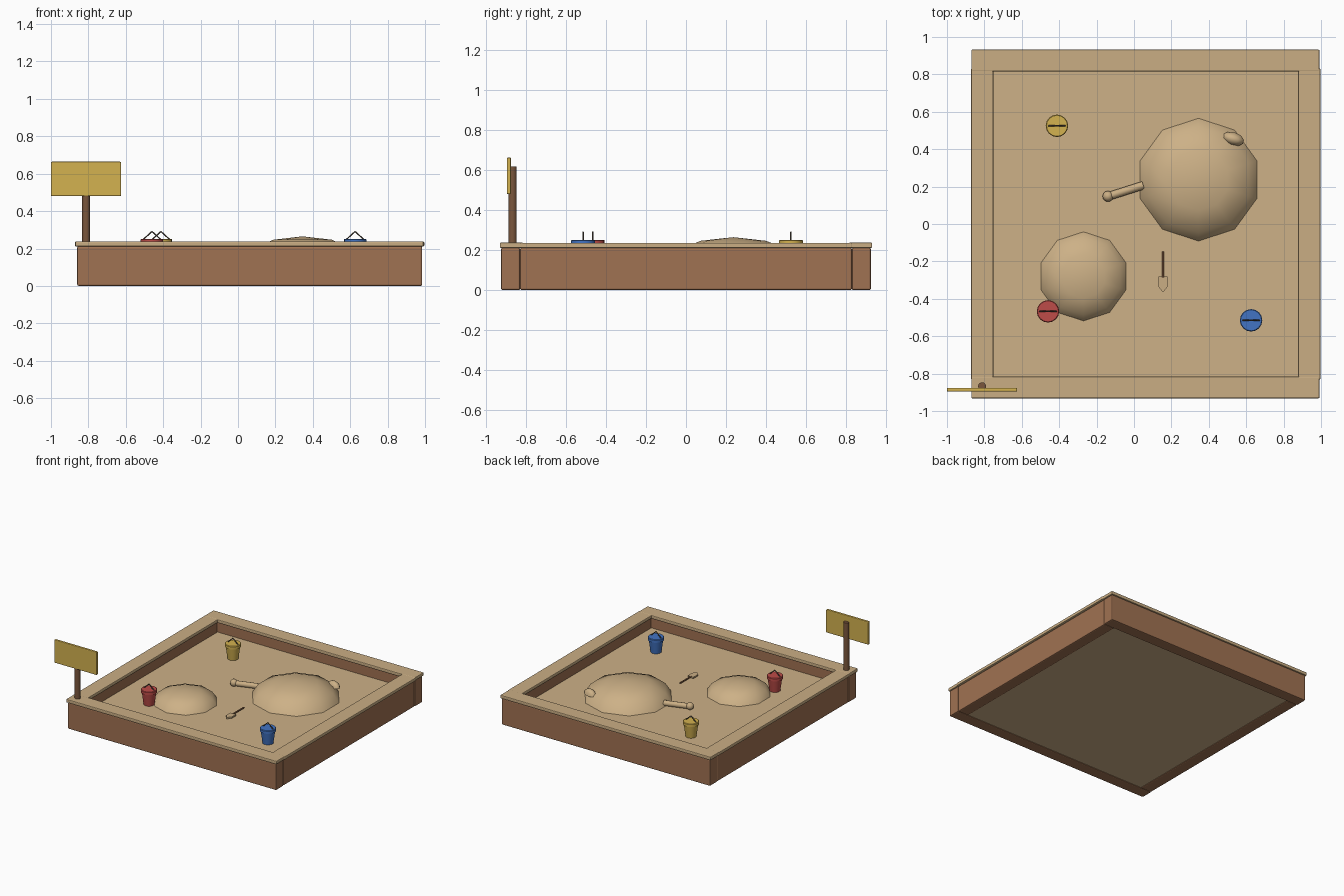
import bpy, bmesh, math
from mathutils import Vector

if "Cube" in bpy.data.objects:
    bpy.data.objects.remove(bpy.data.objects["Cube"])


def material(name, r, g, b):
    def lin(c):
        c /= 255
        return c / 12.92 if c < 0.04 else ((c + 0.055) / 1.055) ** 2.4
    m = bpy.data.materials.new(name)
    m.diffuse_color = (lin(r), lin(g), lin(b), 1)
    m.use_nodes = True
    m.node_tree.nodes["Principled BSDF"].inputs["Base Color"].default_value = m.diffuse_color
    return m


WOOD = material("brown wood", 160, 114, 82)
POST = material("dark wood", 122, 86, 60)
TRIM = material("pale wood", 202, 174, 132)
SAND = material("sand", 205, 177, 135)
YELLOW = material("yellow", 212, 178, 80)
RED = material("red", 190, 76, 72)
BLUE = material("blue", 66, 116, 196)
METAL = material("dark metal", 92, 82, 70)


def add(name, bm, mat, smooth=None, bevel=0):
    bmesh.ops.recalc_face_normals(bm, faces=bm.faces)
    me = bpy.data.meshes.new(name)
    bm.to_mesh(me)
    bm.free()
    me.materials.append(mat)
    ob = bpy.data.objects.new(name, me)
    bpy.context.collection.objects.link(ob)
    if bevel:
        mod = ob.modifiers.new("bevel", 'BEVEL')
        mod.width, mod.segments = bevel, 2
    if smooth:
        bpy.ops.object.select_all(action='DESELECT')
        ob.select_set(True)
        bpy.context.view_layer.objects.active = ob
        bpy.ops.object.shade_smooth_by_angle(angle=math.radians(smooth))
    return ob


def box(name, lo, hi, mat, bevel=0):
    bm = bmesh.new()
    bmesh.ops.create_cube(bm, size=1)
    for v in bm.verts:
        v.co = [(a + b) / 2 + c * (b - a) for a, b, c in zip(lo, hi, v.co)]
    return add(name, bm, mat, bevel=bevel)


def lathe(name, profile, sides, mat, loc, phase=0, smooth=None):
    """Closed solid of revolution from (radius, z) pairs."""
    bm = bmesh.new()
    rings = []
    for r, z in profile:
        if r == 0:
            rings.append([bm.verts.new((0, 0, z))] * sides)
        else:
            rings.append([bm.verts.new((r * math.cos(phase + math.tau * i / sides),
                                        r * math.sin(phase + math.tau * i / sides), z))
                          for i in range(sides)])
    for a, b in zip(rings, rings[1:]):
        for i in range(sides):
            j = (i + 1) % sides
            bm.faces.new(list(dict.fromkeys((a[i], a[j], b[j], b[i]))))
    for ring in (rings[0], rings[-1]):
        if ring[0] is not ring[1]:
            bm.faces.new(ring)
    ob = add(name, bm, mat, smooth)
    ob.location = loc
    return ob


def rod(name, p, q, r, mat, sides=8):
    d = Vector(q) - Vector(p)
    ob = lathe(name, [(r, 0), (r, d.length)], sides, mat, p, smooth=50)
    ob.rotation_euler = d.to_track_quat('Z', 'Y').to_euler()
    return ob


def dome(name, loc, r, h, sides=10, rings=3, phase=math.pi / 2):
    prof = [(r * math.cos(a), h * math.sin(a))
            for a in (i * math.pi / 2 / rings for i in range(rings))]
    return lathe(name, prof + [(0, h)], sides, SAND, loc, phase, smooth=60)


CX, S = 0.0625, 0.13   # frame centre in x, sand level

# Frame boards and cap rails
for n, s in (("front", -1), ("back", 1)):
    y = sorted((s * 0.83, s * 0.925))
    box(n + "_board", (-0.86, y[0], 0), (0.985, y[1], 0.212), WOOD, 0.008)
    y = sorted((s * 0.815, s * 0.932))
    box(n + "_rail", (-0.87, y[0], 0.211), (0.992, y[1], 0.238), TRIM, 0.006)
for n, s in (("left", -1), ("right", 1)):
    x = sorted((CX + s * 0.825, CX + s * 0.92))
    box(n + "_board", (x[0], -0.83, 0), (x[1], 0.83, 0.212), WOOD, 0.008)
    x = sorted((CX + s * 0.815, CX + s * 0.934))
    box(n + "_rail", (x[0], -0.832, 0.211), (x[1], 0.832, 0.237), TRIM, 0.006)

# Sand bed and heaps
box("sand_bed", (CX - 0.83, -0.835, 0.006), (CX + 0.83, 0.835, S), SAND)
dome("large_sand_heap", (0.345, 0.237, S), 0.328, 0.135)
dome("small_sand_heap", (-0.27, -0.28, S), 0.238, 0.095)
bump = dome("sand_lump", (0.53, 0.455, 0.185), 0.06, 0.042, sides=10)
bump.scale.y = 0.6
bump.rotation_euler.z = -0.3

# Buckets with folded wire handles
for n, mat, x, y in (("red", RED, -0.46, -0.467), ("yellow", YELLOW, -0.412, 0.525),
                     ("blue", BLUE, 0.626, -0.515)):
    lathe(n + "_bucket", [(0.04, S), (0.053, 0.225), (0.06, 0.228), (0.06, 0.248),
                          (0.056, 0.252)], 16, mat, (x, y, 0), smooth=35)
    for s, side in ((-1, "left"), (1, "right")):
        rod(n + "_handle_" + side, (x + s * 0.047, y, 0.248), (x, y, 0.291), 0.004, METAL, 6)

# Pale toy roller: short bar with a ball end
rod("roller_bar", (-0.13, 0.15, 0.15), (0.05, 0.207, 0.15), 0.022, TRIM)
ball = [(0.029 * math.sin(math.pi * i / 6), -0.029 * math.cos(math.pi * i / 6))
        for i in range(1, 6)]
lathe("roller_ball", [(0, -0.029)] + ball + [(0, 0.029)], 12, TRIM, (-0.139, 0.148, 0.152),
      smooth=50)

# Small spade lying on the sand
rod("spade_handle", (0.155, -0.148, 0.145), (0.155, -0.285, 0.145), 0.006, POST)
bm = bmesh.new()
blade = bm.faces.new([bm.verts.new((x + 0.155, y, 0.136)) for x, y in
                      ((-0.025, -0.28), (0.025, -0.28), (0.025, -0.335),
                       (0, -0.365), (-0.025, -0.335))])
ext = bmesh.ops.extrude_face_region(bm, geom=[blade])
bmesh.ops.translate(bm, verts=[v for v in ext["geom"] if isinstance(v, bmesh.types.BMVert)],
                    vec=(0, 0, 0.012))
add("spade_blade", bm, TRIM)

# Sign on a post
rod("sign_post", (-0.812, -0.868, 0.235), (-0.812, -0.868, 0.618), 0.022, POST, 10)
box("sign_board", (-1.0, -0.896, 0.48), (-0.625, -0.876, 0.664), YELLOW, 0.005)
